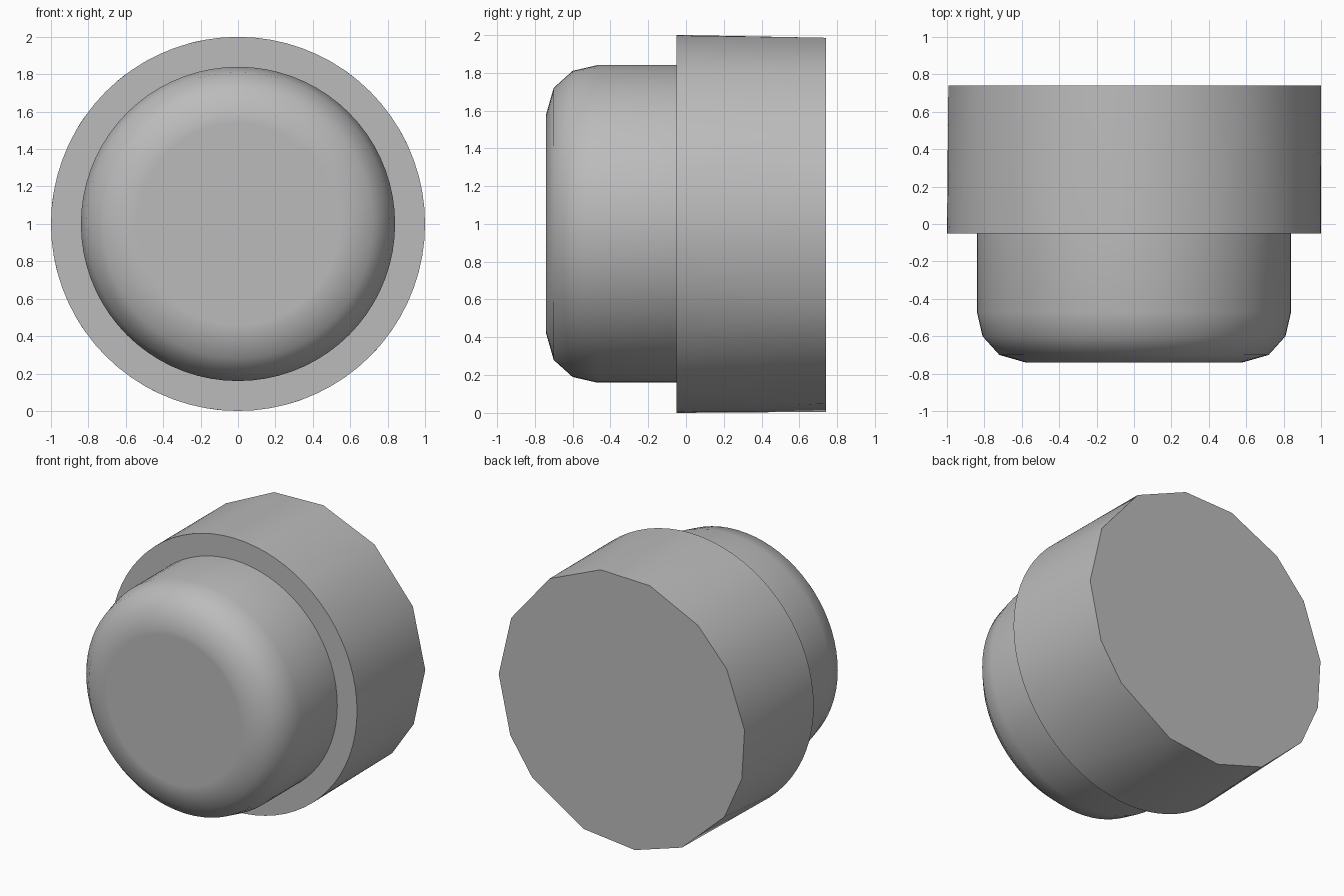
import bpy
import bmesh
from math import cos, sin, radians

cube = bpy.data.objects.get("Cube")
if cube:
    bpy.data.objects.remove(cube, do_unlink=True)

grey = bpy.data.materials.new("plain grey")
grey.use_nodes = True
GREY = (0.5, 0.5, 0.5, 1)
grey.diffuse_color = GREY
grey.node_tree.nodes["Principled BSDF"].inputs["Base Color"].default_value = GREY


def even(count, start=0):
    return [start + 360 * i / count for i in range(count)]


def ring(bm, radius, y, angles):
    """Closed loop of edges around the y axis at height z = 1."""
    verts = [bm.verts.new((radius * cos(radians(a)), y, 1 + radius * sin(radians(a))))
             for a in angles]
    return [bm.edges.new((v, verts[i - 1])) for i, v in enumerate(verts)]


def cap(bm, edges):
    bmesh.ops.contextual_create(bm, geom=edges)


def loft(name, rings, cap_start, cap_end):
    """Join successive rings (radius, y, angles) into one surface."""
    bm = bmesh.new()
    loops = [ring(bm, *r) for r in rings]
    for a, b in zip(loops, loops[1:]):
        bmesh.ops.bridge_loops(bm, edges=a + b)
    if cap_start:
        cap(bm, loops[0])
    if cap_end:
        cap(bm, loops[-1])
    bmesh.ops.recalc_face_normals(bm, faces=bm.faces)
    mesh = bpy.data.meshes.new(name)
    bm.to_mesh(mesh)
    bm.free()
    mesh.materials.append(grey)
    obj = bpy.data.objects.new(name, mesh)
    bpy.context.collection.objects.link(obj)
    bpy.ops.object.select_all(action="DESELECT")
    obj.select_set(True)
    bpy.context.view_layer.objects.active = obj
    bpy.ops.object.shade_smooth_by_angle(angle=radians(40))
    return obj


ROUND = even(72)
# uneven corners of the coarse rear outline
REAR = [0, 26, 54, 80, 103, 128, 148, 173, 194, 214, 241, 264, 288, 317, 335]
SOCKET = even(12, 22)

# Rounded front cap
profile = [(0.54, -0.74), (0.58, -0.74), (0.72, -0.7), (0.81, -0.6),
           (0.84, -0.47), (0.84, -0.05)]
loft("front_cap", [(r, y, ROUND) for r, y in profile], True, False)

# Wide collar with coarse rear edge and a blind socket in the back
loft("rear_collar", [
    (0.84, -0.05, ROUND),
    (1.0, -0.05, ROUND),
    (1.0, 0.74, REAR),
    (0.53, 0.74, SOCKET),
    (0.53, 0.47, SOCKET),
], False, True)
